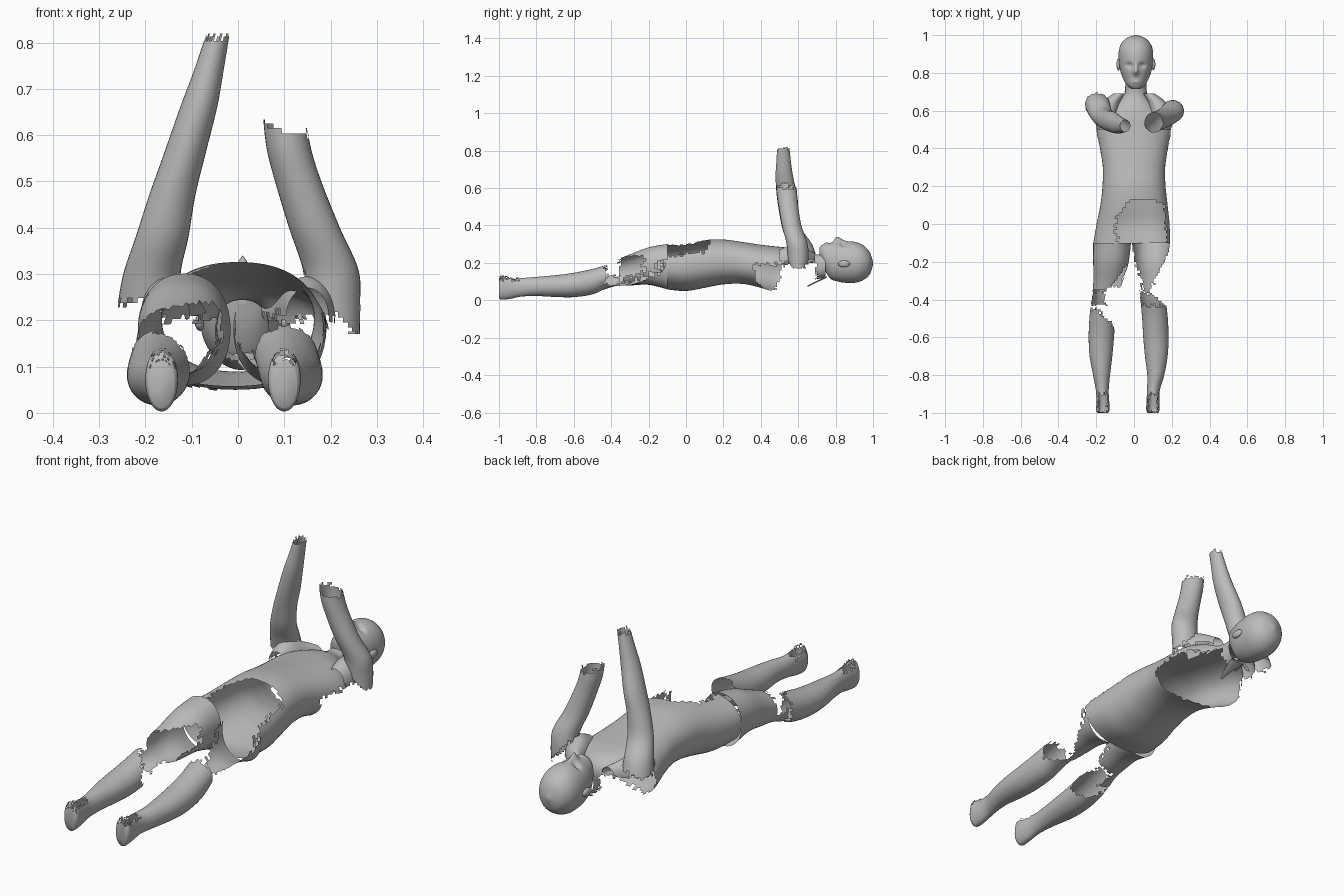
import bpy, bmesh, math, random
from mathutils import Vector

if "Cube" in bpy.data.objects:
    bpy.data.objects.remove(bpy.data.objects["Cube"], do_unlink=True)

random.seed(4)
GREY = (0.5, 0.5, 0.5, 1)
mat = bpy.data.materials.new("plain grey")
mat.use_nodes = True
mat.diffuse_color = GREY
mat.node_tree.nodes["Principled BSDF"].inputs["Base Color"].default_value = GREY


def finish(bm, name):
    bmesh.ops.recalc_face_normals(bm, faces=bm.faces)
    me = bpy.data.meshes.new(name)
    bm.to_mesh(me)
    bm.free()
    me.materials.append(mat)
    me.polygons.foreach_set("use_smooth", [True] * len(me.polygons))
    ob = bpy.data.objects.new(name, me)
    bpy.context.collection.objects.link(ob)
    return ob


def spline(rows, t):
    """Catmull-Rom through the section rows, t in row units."""
    i = min(int(t), len(rows) - 2)
    f = t - i
    p0, p1 = rows[max(i - 1, 0)], rows[i]
    p2, p3 = rows[i + 1], rows[min(i + 2, len(rows) - 1)]
    return [0.5 * (2 * b + (c - a) * f + (2 * a - 5 * b + 4 * c - d) * f * f
                   + (3 * b - a - 3 * c + d) * f ** 3)
            for a, b, c, d in zip(p0, p1, p2, p3)]


def loft(name, rows, axis="y", keep=None, n=44, steps=7, power=2.0,
         cap=(False, False), shape=None, jag=0.01):
    """Skin of elliptical sections: (station, centre a, centre b, radius a, radius b)."""
    bm = bmesh.new()
    rings = []
    total = (len(rows) - 1) * steps
    for k in range(total + 1):
        s, ca, cb, ra, rb = spline(rows, k / steps)
        ring = []
        for j in range(n):
            a = 2 * math.pi * j / n
            c, d = math.cos(a), math.sin(a)
            u = ca + ra * math.copysign(abs(c) ** (2 / power), c)
            v = cb + rb * math.copysign(abs(d) ** (2 / power), d)
            p = Vector((u, s, v)) if axis == "y" else Vector((u, v, s))
            ring.append(bm.verts.new(shape(p) if shape else p))
        rings.append(ring)
    for r, q in zip(rings, rings[1:]):
        for j in range(n):
            bm.faces.new((r[j], r[(j + 1) % n], q[(j + 1) % n], q[j]))
    if cap[0]:
        bm.faces.new(rings[0])
    if cap[1]:
        bm.faces.new(rings[-1])
    bmesh.ops.recalc_face_normals(bm, faces=bm.faces)
    # Tear away the faces outside the kept area, with a ragged edge
    if keep:
        gone = []
        for f in bm.faces:
            c = f.calc_center_median()
            w = Vector([random.uniform(-jag, jag) for _ in range(3)])
            if not keep(*(c + w)):
                gone.append(f)
        bmesh.ops.delete(bm, geom=gone, context="FACES")
    return finish(bm, name)


# Torso with open belly and open upper back, running up to the neck
def torso_keep(x, y, z):
    hole = ((x - 0.06) / 0.16) ** 2 + ((y + 0.02) / 0.155) ** 2 < 1
    if (hole or (x > 0.06 and y < 0.1)) and z > 0.23 + 0.12 * (y + 0.14):
        return False
    if y > 0.43 - 0.38 * x and z < 0.19 and y < 0.69:
        return False
    return not (y > 0.55 and z < 0.2 and y < 0.7)


loft("torso", [
    (-0.10, -0.012, 0.180, 0.203, 0.122), (0.00, -0.005, 0.180, 0.193, 0.130),
    (0.10, 0.0, 0.195, 0.178, 0.128), (0.20, 0.0, 0.205, 0.167, 0.120),
    (0.30, 0.0, 0.200, 0.165, 0.112), (0.40, 0.0, 0.182, 0.180, 0.115),
    (0.50, 0.0, 0.160, 0.198, 0.126), (0.56, 0.0, 0.162, 0.178, 0.118),
    (0.62, 0.0, 0.170, 0.120, 0.098), (0.68, 0.008, 0.175, 0.065, 0.070),
    (0.745, 0.01, 0.185, 0.055, 0.062)],
    keep=torso_keep, n=64, power=2.25)

# Thin torn strip at the back of the neck
loft("neck_strip", [(0.65, 0.03, 0.075, 0.006, 0.004), (0.69, 0.03, 0.095, 0.018, 0.004),
                    (0.75, 0.02, 0.125, 0.035, 0.005)], n=12, steps=3)


# Thighs
def right_thigh_keep(x, y, z):
    if z < 0.13 and x < -0.15:
        return y > -0.43
    if z < 0.13:
        return y > -0.33
    return y > -0.355 + 1.1 * max(0, x + 0.15)


loft("right_thigh", [
    (-0.10, -0.116, 0.180, 0.100, 0.121), (-0.20, -0.122, 0.183, 0.094, 0.100),
    (-0.30, -0.135, 0.162, 0.080, 0.083), (-0.38, -0.152, 0.145, 0.070, 0.070),
    (-0.45, -0.165, 0.120, 0.068, 0.068)], keep=right_thigh_keep, power=2.15)


def left_thigh_keep(x, y, z):
    t = (-0.1 - y) / 0.23
    inner, outer = 0.065 * t - 0.02, 0.205 - 0.11 * t
    return z < 0.22 - 0.09 * t and inner < x < outer


loft("left_thigh", [
    (-0.10, 0.090, 0.180, 0.100, 0.121), (-0.20, 0.088, 0.183, 0.090, 0.097),
    (-0.30, 0.090, 0.162, 0.078, 0.080), (-0.36, 0.095, 0.145, 0.070, 0.068)],
    keep=left_thigh_keep, power=2.15)

# Lower legs, each ending in a closed heel with the forefoot missing
CALF = [
    (-0.35, 0.150, 0.145, 0.065, 0.060), (-0.42, 0.160, 0.128, 0.067, 0.062),
    (-0.50, 0.168, 0.100, 0.068, 0.068), (-0.60, 0.173, 0.082, 0.067, 0.065),
    (-0.70, 0.175, 0.076, 0.060, 0.058), (-0.80, 0.172, 0.074, 0.045, 0.051),
    (-0.88, 0.168, 0.070, 0.034, 0.050), (-0.94, 0.165, 0.068, 0.034, 0.060),
    (-0.985, 0.165, 0.072, 0.035, 0.069), (-1.0, 0.165, 0.062, 0.028, 0.052)]


def heel_open(x, y, z, cx):
    return -0.995 < y < -0.9 and z > 0.1 and abs(x - cx) < 0.024


def right_calf_keep(x, y, z):
    return y < -0.45 - 1.2 * max(0, x + 0.19) and not heel_open(x, y, z, -0.165)


def left_calf_keep(x, y, z):
    limit = -0.36 - 0.8 * max(0, x - 0.08)
    if z > 0.13:
        limit = -0.43
    return y < limit and not heel_open(x, y, z, 0.1)


loft("right_lower_leg", [(s, -a, b, c, d) for s, a, b, c, d in CALF],
     keep=right_calf_keep, cap=(False, True))
loft("left_lower_leg", [(s, a - 0.057 - 0.008 * (s < -0.85), b, c, d) for s, a, b, c, d in CALF],
     keep=left_calf_keep, cap=(False, True))

# Raised arms, open at both ends
loft("right_arm", [
    (0.22, -0.192, 0.635, 0.070, 0.066), (0.30, -0.186, 0.610, 0.062, 0.064),
    (0.38, -0.164, 0.568, 0.057, 0.052), (0.47, -0.142, 0.550, 0.050, 0.052),
    (0.56, -0.115, 0.540, 0.045, 0.055), (0.66, -0.085, 0.526, 0.040, 0.047),
    (0.74, -0.063, 0.522, 0.032, 0.039), (0.82, -0.043, 0.520, 0.025, 0.032)],
    axis="z", n=32, keep=lambda x, y, z: z < 0.81 and z > 0.24 + 0.5 * max(0, x + 0.19))
loft("left_arm", [
    (0.17, 0.205, 0.600, 0.058, 0.050), (0.24, 0.204, 0.600, 0.060, 0.056),
    (0.31, 0.200, 0.592, 0.060, 0.056), (0.40, 0.165, 0.565, 0.055, 0.052),
    (0.50, 0.130, 0.548, 0.050, 0.052), (0.57, 0.110, 0.540, 0.048, 0.054),
    (0.64, 0.100, 0.535, 0.046, 0.052)],
    axis="z", n=32,
    keep=lambda x, y, z: z < 0.60 + 0.6 * max(0, 0.1 - x) and z > 0.30 - 1.15 * (x - 0.14))


# Shoulder skin joining chest and arms
for side, name in ((-1, "right_shoulder"), (1, "left_shoulder")):
    loft(name, [(0.50, side * 0.150, 0.210, 0.045, 0.060), (0.57, side * 0.150, 0.210, 0.060, 0.085),
                (0.64, side * 0.125, 0.215, 0.050, 0.060), (0.69, side * 0.080, 0.220, 0.030, 0.030)],
         n=32, steps=6, keep=lambda x, y, z: z > 0.21)


# Head with eye sockets and a nose pressed into the face
def face(p):
    if p.z < 0.22:
        return p
    x = p.x - 0.01

    def bump(cx, cy, sx, sy):
        return math.exp(-((abs(x) - cx) / sx) ** 2 - ((p.y - cy) / sy) ** 2)
    p.z += 0.026 * bump(0, 0.806, 0.013, 0.018) + 0.012 * bump(0, 0.83, 0.010, 0.02)
    p.z -= 0.016 * bump(0.034, 0.84, 0.018, 0.014)
    p.z += 0.006 * bump(0, 0.752, 0.022, 0.010)
    return p


loft("head", [
    (0.715, 0.01, 0.262, 0.020, 0.024), (0.735, 0.01, 0.238, 0.048, 0.062),
    (0.77, 0.01, 0.212, 0.068, 0.094), (0.81, 0.01, 0.206, 0.082, 0.105),
    (0.86, 0.01, 0.204, 0.090, 0.111), (0.91, 0.01, 0.203, 0.091, 0.108),
    (0.95, 0.01, 0.201, 0.080, 0.091), (0.982, 0.01, 0.198, 0.053, 0.060),
    (1.0, 0.01, 0.197, 0.008, 0.008)],
    n=64, steps=8, cap=(True, True), shape=face)

# Ears
for side, name in ((-1, "right_ear"), (1, "left_ear")):
    bm = bmesh.new()
    bmesh.ops.create_uvsphere(bm, u_segments=16, v_segments=10, radius=1)
    for v in bm.verts:
        v.co = Vector((0.01 + side * 0.092 + v.co.x * 0.011,
                       0.845 + v.co.y * 0.032, 0.195 + v.co.z * 0.018))
    finish(bm, name)
